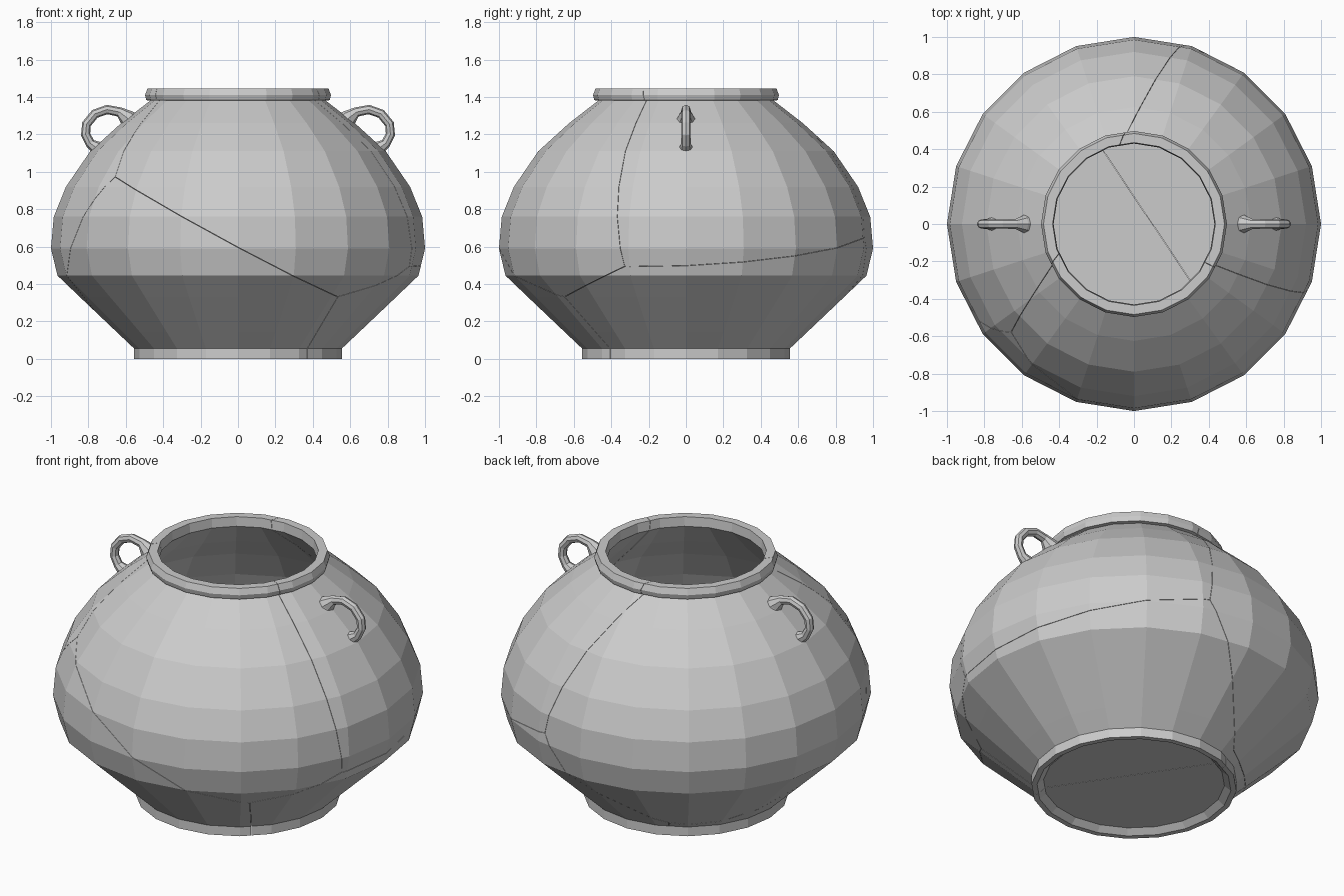
import bpy, bmesh, math
from mathutils import Vector

if "Cube" in bpy.data.objects:
    bpy.data.objects.remove(bpy.data.objects["Cube"])

SIDES = 20
GAP = 0.001

# Closed wall profile (radius, z): underside, foot, belly, rim, then back down inside
PROFILE = [(0, .03), (.49, .03), (.525, 0), (.555, 0), (.555, .055), (.645, .14), (.845, .33),
           (.965, .445), (1, .59), (.985, .76), (.92, .92), (.79, 1.11), (.625, 1.26), (.47, 1.38),
           (.49, 1.383), (.497, 1.41), (.484, 1.445), (.435, 1.445), (.43, 1.39), (.585, 1.23),
           (.745, 1.08), (.87, .90), (.935, .75), (.95, .59), (.92, .465), (.805, .355),
           (.605, .165), (.52, .08), (0, .08)]

# Each shard owns the region where its linear function a*x + b*y + c*z + d is largest
SHARDS = {
    "lower_left_shard": (0, 0, 0, 0),
    "lower_right_shard": (.581, .39, 0, -.057),
    "upper_front_shard": (.535, -.061, 1, -.657),
    "upper_right_shard": (.752, .346, 1.07, -.757),
    "upper_left_shard": (-.707, .902, .816, -.737),
}


def add_object(name, bm):
    mesh = bpy.data.meshes.new(name)
    bm.to_mesh(mesh)
    bm.free()
    ob = bpy.data.objects.new(name, mesh)
    bpy.context.collection.objects.link(ob)
    return ob


def lathe(bm, profile, n):
    rings = []
    for r, z in profile:
        count = n if r > 0 else 1
        ring = [bm.verts.new((r * math.cos(i * math.tau / n), r * math.sin(i * math.tau / n), z))
                for i in range(count)]
        rings.append(ring * n if count == 1 else ring)
    for a, b in zip(rings, rings[1:]):
        for i in range(n):
            j = (i + 1) % n
            corners = list(dict.fromkeys((a[i], a[j], b[j], b[i])))
            bm.faces.new(corners)
    bmesh.ops.recalc_face_normals(bm, faces=bm.faces[:])


# Pot body, broken into five fitted shards
for name, own in SHARDS.items():
    bm = bmesh.new()
    lathe(bm, PROFILE, SIDES)
    for other_name, other in SHARDS.items():
        if other_name == name:
            continue
        diff = [p - q for p, q in zip(own, other)]
        normal = Vector(diff[:3])
        co = normal * (-diff[3] / normal.length_squared) + normal.normalized() * GAP
        bmesh.ops.bisect_plane(bm, geom=bm.verts[:] + bm.edges[:] + bm.faces[:], dist=1e-5,
                               plane_co=co, plane_no=normal, clear_inner=True)
        # close the broken face
        open_edges = [e for e in bm.edges if e.is_boundary]
        if open_edges:
            bmesh.ops.triangle_fill(bm, edges=open_edges, use_beauty=True,
                                    normal=-normal.normalized())
    bmesh.ops.recalc_face_normals(bm, faces=bm.faces[:])
    add_object(name, bm)

# Loop handles: (x, z, tube radius), flaring where they meet the shoulder
HANDLE = [(.57, 1.26, .06), (.595, 1.29, .045), (.635, 1.32, .026), (.70, 1.333, .025),
          (.765, 1.31, .025), (.81, 1.255, .025), (.815, 1.20, .025), (.79, 1.152, .026),
          (.75, 1.125, .038), (.715, 1.11, .052)]


def handle(name, side):
    bm = bmesh.new()
    n = 8
    rings = []
    for k, (x, z, r) in enumerate(HANDLE):
        p, q = HANDLE[max(k - 1, 0)], HANDLE[min(k + 1, len(HANDLE) - 1)]
        tangent = Vector((q[0] - p[0], 0, q[1] - p[1])).normalized()
        across = Vector((0, 1, 0))
        out = tangent.cross(across)
        ring = []
        for i in range(n):
            a = i * math.tau / n
            v = Vector((x, 0, z)) + r * (math.cos(a) * across + math.sin(a) * out)
            ring.append(bm.verts.new((v.x * side, v.y, v.z)))
        rings.append(ring)
    for a, b in zip(rings, rings[1:]):
        for i in range(n):
            j = (i + 1) % n
            bm.faces.new((a[i], a[j], b[j], b[i]))
    bm.faces.new(rings[0])
    bm.faces.new(rings[-1])
    bmesh.ops.recalc_face_normals(bm, faces=bm.faces[:])
    add_object(name, bm)


handle("right_handle", 1)
handle("left_handle", -1)
